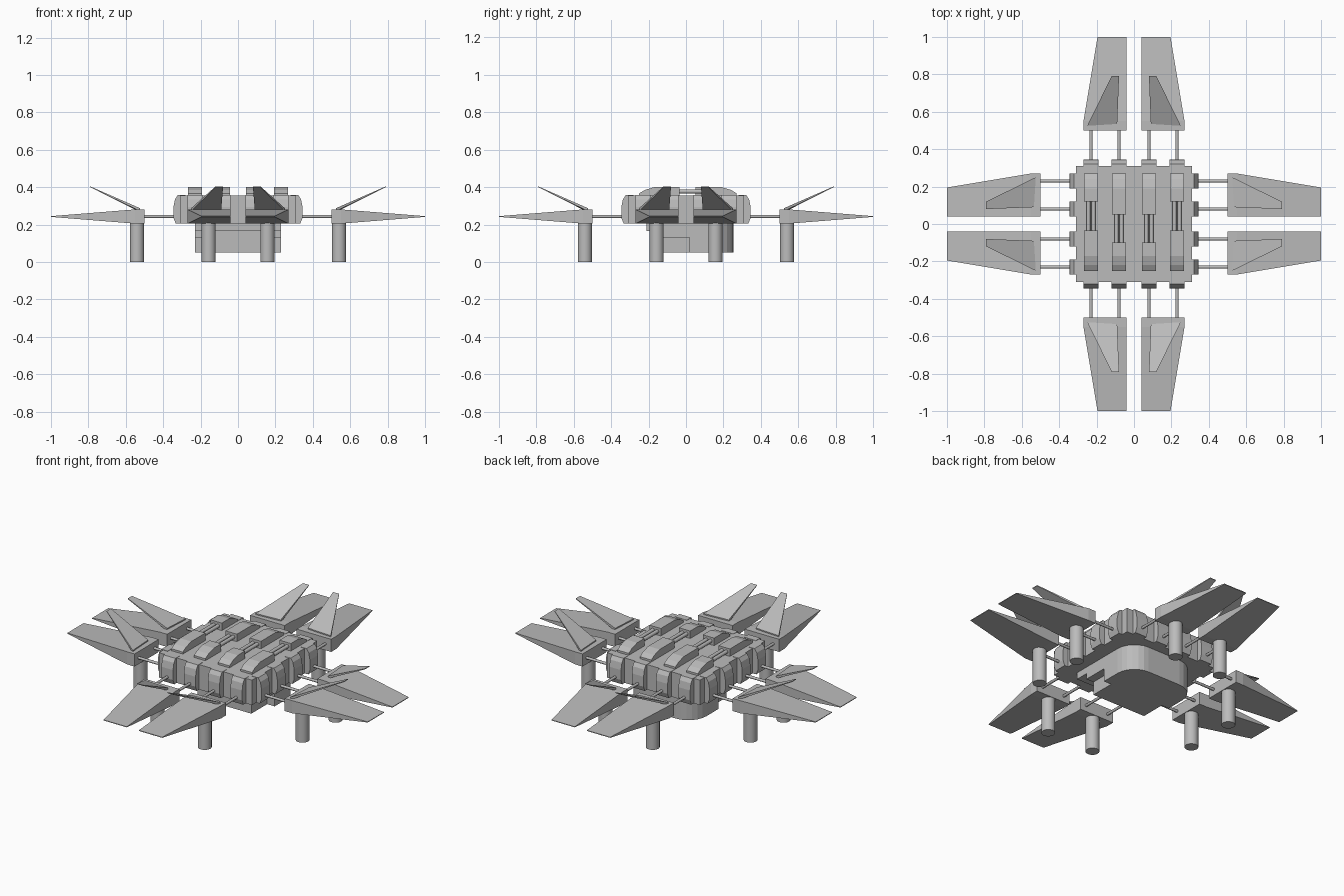
import bpy, bmesh, math
from mathutils import Matrix, Vector

cube = bpy.data.objects.get("Cube")
if cube:
    bpy.data.objects.remove(cube, do_unlink=True)

grey = bpy.data.materials.new("hull grey")
grey.use_nodes = True
GREY = (0.5, 0.5, 0.5, 1)
grey.diffuse_color = GREY
grey.node_tree.nodes["Principled BSDF"].inputs["Base Color"].default_value = GREY


def finish(name, bm):
    bmesh.ops.recalc_face_normals(bm, faces=bm.faces)
    mesh = bpy.data.meshes.new(name)
    bm.to_mesh(mesh)
    bm.free()
    mesh.materials.append(grey)
    obj = bpy.data.objects.new(name, mesh)
    bpy.context.collection.objects.link(obj)
    return obj


def loft(name, lower, upper):
    """Solid between two matching outlines."""
    bm = bmesh.new()
    a = [bm.verts.new(p) for p in lower]
    b = [bm.verts.new(p) for p in upper]
    n = len(a)
    bm.faces.new(a)
    bm.faces.new(b)
    for i in range(n):
        j = (i + 1) % n
        bm.faces.new((a[i], a[j], b[j], b[i]))
    return finish(name, bm)


def slab(name, outline, z0, z1):
    return loft(name, [(x, y, z0) for x, y in outline], [(x, y, z1) for x, y in outline])


def box(name, x0, x1, y0, y1, z0, z1):
    return slab(name, [(x0, y0), (x1, y0), (x1, y1), (x0, y1)], z0, z1)


def side_profile(name, x, width, points):
    """Extrude a (y, z) profile across x."""
    h = width / 2
    return loft(name, [(x - h, y, z) for y, z in points], [(x + h, y, z) for y, z in points])


def rod(name, p, q, radius, sides=16):
    p, q = Vector(p), Vector(q)
    bm = bmesh.new()
    turn = (q - p).to_track_quat("Z", "Y").to_matrix().to_4x4()
    bmesh.ops.create_cone(bm, cap_ends=True, segments=sides, radius1=radius, radius2=radius,
                          depth=(q - p).length, matrix=Matrix.Translation((p + q) / 2) @ turn)
    obj = finish(name, bm)
    bpy.context.view_layer.objects.active = obj
    bpy.ops.object.select_all(action="DESELECT")
    obj.select_set(True)
    bpy.ops.object.shade_smooth_by_angle(angle=math.radians(40))
    return obj


SIDES = ("front", "left", "back", "right")


def four_sides(parts):
    """Mirror each front part across x, then repeat it on all four sides."""
    for obj in parts:
        base = obj.name
        for i, side in enumerate(SIDES):
            o = obj if i == 0 else obj.copy()
            if i:
                bpy.context.collection.objects.link(o)
            else:
                m = o.modifiers.new("mirror", "MIRROR")
                m.use_mirror_merge = False
            o.name = side + "_" + base
            o.rotation_euler.z = i * math.pi / 2


# Central hull
box("hull", -0.31, 0.31, -0.31, 0.31, 0.205, 0.355)

# Wing: square root block tapering to a knife-edge tip
bm = bmesh.new()
rings = []
for r, outer, half in ((0.5, 0.27, 0.038), (0.55, 0.27, 0.038), (1.0, 0.195, 0.002)):
    rings.append([bm.verts.new((x, -r, 0.243 + s * half))
                  for x, s in ((0.04, -1), (outer, -1), (outer, 1), (0.04, 1))])
bm.faces.new(rings[0])
bm.faces.new(rings[-1])
for a, b in zip(rings, rings[1:]):
    for i in range(4):
        j = (i + 1) % 4
        bm.faces.new((a[i], a[j], b[j], b[i]))
parts = [finish("wings", bm)]

# Raised fin, thick at the root and thin at the tip
fin = [(0.25, -0.525, 0.272), (0.09, -0.535, 0.272), (0.08, -0.79, 0.4), (0.12, -0.79, 0.4)]
parts.append(loft("fins", fin, [(x, y, z + (0.016 if z < 0.3 else 0.004)) for x, y, z in fin]))

# Landing legs
parts.append(rod("legs", (0.157, -0.54, 0), (0.157, -0.54, 0.21), 0.038, 20))

# Rounded hull ribs, each with a rod reaching to its wing
rib = [(-0.28, 0.205), (-0.333, 0.205), (-0.345, 0.235), (-0.345, 0.295),
       (-0.337, 0.335), (-0.322, 0.357), (-0.28, 0.357)]
for kind, x in (("inner", 0.08), ("outer", 0.23)):
    parts.append(side_profile(kind + "_ribs", x, 0.078, rib))
    parts.append(rod(kind + "_wing_rods", (x, -0.33, 0.243), (x, -0.51, 0.243), 0.008, 10))
four_sides(parts)


# Roof blocks with sloped outer ends, joined by pairs of rods
def roof_block(name, x, outer, inner):
    d = 1 if inner > outer else -1
    side_profile(name, x, 0.076, [(outer, 0.35), (outer, 0.367), (outer + d * 0.03, 0.385),
                                  (outer + d * 0.08, 0.4), (inner, 0.4), (inner, 0.35)])


for side, s in (("left", 1), ("right", -1)):
    for kind, x, front_end, back_end in (("inner", 0.08, -0.1, 0.05), ("outer", 0.23, -0.035, 0.12)):
        name = side + "_" + kind
        roof_block(name + "_front_roof_block", s * x, -0.25, front_end)
        roof_block(name + "_back_roof_block", s * x, 0.27, back_end)
        for k, offset in (("a", -0.014), ("b", 0.014)):
            xx = s * x + offset
            rod(name + "_roof_rod_" + k, (xx, front_end - 0.01, 0.377),
                (xx, back_end + 0.01, 0.377), 0.011, 10)


# Belly: rounded back corners, stepped front
def rounded_back(half, front, back, radius, steps=6):
    arc = [(half - radius + radius * math.cos(t), back - radius + radius * math.sin(t))
           for t in (i * math.pi / 2 / steps for i in range(steps + 1))]
    right = [(half, front)] + arc
    return right + [(-x, y) for x, y in reversed(right)]


slab("belly_plate", rounded_back(0.23, -0.21, 0.255, 0.12), 0.165, 0.21)
slab("belly_rear", rounded_back(0.23, 0.02, 0.255, 0.12), 0.05, 0.17)
box("belly_front_upper", -0.23, 0.23, -0.13, 0.03, 0.13, 0.17)
box("belly_front_lower", -0.18, 0.18, -0.13, 0.03, 0.05, 0.135)
